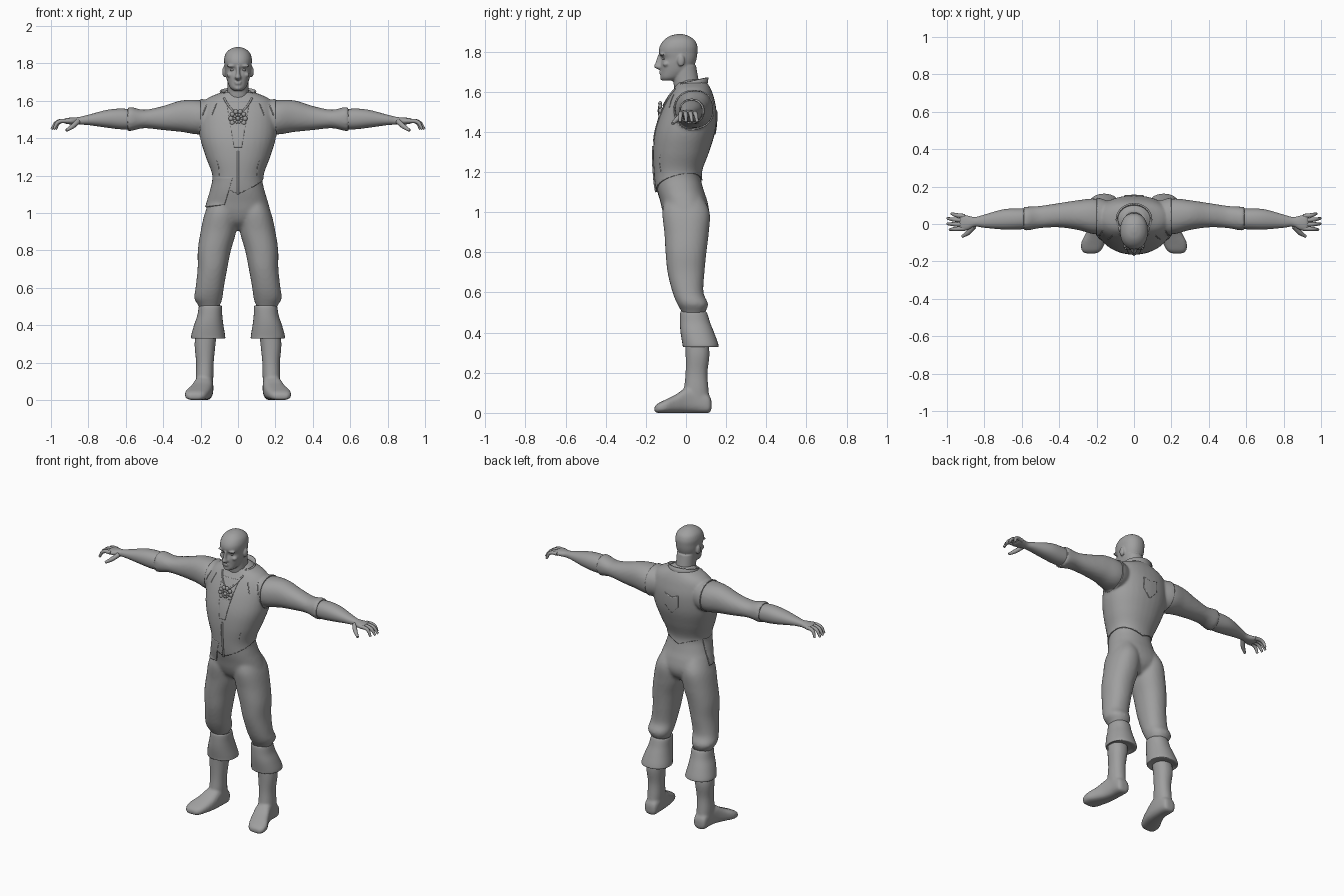
import bpy, bmesh, math
from mathutils import Vector, Matrix
from mathutils.bvhtree import BVHTree

if "Cube" in bpy.data.objects:
    bpy.data.objects.remove(bpy.data.objects["Cube"])

grey = bpy.data.materials.new("plain grey")
grey.diffuse_color = (0.35, 0.35, 0.35, 1)
grey.use_nodes = True
grey.node_tree.nodes["Principled BSDF"].inputs["Base Color"].default_value = grey.diffuse_color


def add_object(name, data):
    ob = bpy.data.objects.new(name, data)
    bpy.context.collection.objects.link(ob)
    data.materials.clear()
    data.materials.append(grey)
    return ob


def finish(name, bm, mirror=False, thick=0):
    bmesh.ops.recalc_face_normals(bm, faces=bm.faces) if not thick else None
    me = bpy.data.meshes.new(name)
    bm.to_mesh(me)
    ob = add_object(name, me)
    if mirror:
        ob.modifiers.new("mirror", "MIRROR").merge_threshold = 0.0005
    if thick:
        s = ob.modifiers.new("thickness", "SOLIDIFY")
        s.thickness, s.offset = thick, 1
    return ob


def loft(bm, axis, keys, power=2.2, segs=32, steps=5, flip=1):
    """Skin of rings; each key is (position, low1, high1, low2, high2)."""
    rows = []
    for i in range(len(keys) - 1):
        p = [Vector(keys[min(max(i + k, 0), len(keys) - 1)]) for k in (-1, 0, 1, 2)]
        for s in range(steps):
            t = s / steps
            rows.append(0.5 * (2 * p[1] + (p[2] - p[0]) * t
                        + (2 * p[0] - 5 * p[1] + 4 * p[2] - p[3]) * t * t
                        + (3 * p[1] - p[0] - 3 * p[2] + p[3]) * t ** 3))
    rows.append(Vector(keys[-1]))
    rings = []
    for t, a0, a1, b0, b1 in rows:
        ring = []
        for k in range(segs):
            ang = math.tau * k / segs
            c, s = math.cos(ang), math.sin(ang)
            u = (a0 + a1) / 2 + (a1 - a0) / 2 * math.copysign(abs(c) ** (2 / power), c)
            v = (b0 + b1) / 2 + (b1 - b0) / 2 * math.copysign(abs(s) ** (2 / power), s)
            x, y, z = {"x": (t, u, v), "y": (u, t, v), "z": (u, v, t)}[axis]
            ring.append(bm.verts.new((x * flip, y, z)))
        rings.append(ring)
    new = [bm.faces.new(rings[0]), bm.faces.new(rings[-1])]
    for r, q in zip(rings, rings[1:]):
        for k in range(segs):
            n = (k + 1) % segs
            new.append(bm.faces.new((r[k], r[n], q[n], q[k])))
    bmesh.ops.recalc_face_normals(bm, faces=new)


def sym(keys):
    return [(z, -h, h, y0, y1) for z, h, y0, y1 in keys]


def blob(bm, co, size):
    bmesh.ops.create_uvsphere(bm, u_segments=20, v_segments=12, radius=1,
                              matrix=Matrix.Translation(co) @ Matrix.Diagonal((*size, 1)))


def fuse(name, bm, voxel, smooth):
    """Weld overlapping volumes into one smooth skin."""
    ob = finish(name, bm)
    r = ob.modifiers.new("weld", "REMESH")
    r.mode, r.voxel_size = "VOXEL", voxel
    m = ob.modifiers.new("soften", "SMOOTH")
    m.factor, m.iterations = 0.5, smooth
    bpy.context.view_layer.update()
    dg = bpy.context.evaluated_depsgraph_get()
    me = bpy.data.meshes.new_from_object(ob.evaluated_get(dg))
    ob.modifiers.clear()
    ob.data = me
    return ob


# Suit: torso, sleeves and trousers
bm = bmesh.new()
loft(bm, "z", sym([(.91, .05, -.04, .06), (.95, .12, -.09, .1), (1.0, .17, -.115, .115),
     (1.06, .16, -.13, .105), (1.12, .142, -.145, .085), (1.2, .13, -.153, .073),
     (1.3, .165, -.157, .108), (1.4, .195, -.147, .138), (1.5, .2, -.115, .145),
     (1.57, .19, -.08, .132), (1.61, .155, -.055, .118), (1.64, .085, -.04, .1),
     (1.66, .06, -.03, .08)]))
arm = [(.1, -.03, .1, 1.45, 1.58), (.2, -.055, .135, 1.42, 1.603), (.3, -.032, .127, 1.433, 1.602),
       (.4, -.018, .112, 1.443, 1.572), (.5, -.022, .097, 1.453, 1.552),
       (.565, -.034, .093, 1.44, 1.566), (.59, -.035, .092, 1.437, 1.566)]
leg = [(1.08, .02, .14, -.1, .08), (1.0, .005, .177, -.118, .118), (.9, .01, .2, -.108, .114),
       (.8, .038, .215, -.102, .102), (.7, .058, .216, -.092, .092), (.6, .076, .227, -.067, .087),
       (.545, .083, .234, -.045, .11), (.51, .095, .215, -.025, .1), (.48, .11, .2, -.01, .08)]
for f in (1, -1):
    loft(bm, "x", arm, flip=f)
    loft(bm, "z", leg, flip=f)
suit = fuse("suit", bm, 0.01, 4)
src = bmesh.new()
src.from_mesh(suit.data)
tree = BVHTree.FromBMesh(src)


def drape(x, z, side=-1, lift=0.008):
    hit = tree.ray_cast(Vector((x, side * 2, z)), Vector((0, -side, 0)))[0]
    return Vector((x, (hit.y if hit else 0) + side * lift, z))


def patch(name, planes, thick, mirror=True):
    """Cut a cloth panel out of the suit skin; normals point to the discarded side."""
    b = src.copy()
    for co, no in planes + ([((0, 0, 0), (-1, 0, 0))] if mirror else []):
        bmesh.ops.bisect_plane(b, geom=b.verts[:] + b.edges[:] + b.faces[:], dist=1e-5,
                               plane_co=co, plane_no=Vector(no).normalized(), clear_outer=True)
    return finish(name, b, mirror, thick)


def tube(name, pts, radius, taper=None):
    cu = bpy.data.curves.new(name, "CURVE")
    cu.dimensions, cu.bevel_depth, cu.bevel_resolution = "3D", radius, 3
    cu.use_fill_caps, cu.resolution_u = True, 6
    sp = cu.splines.new("BEZIER")
    sp.bezier_points.add(len(pts) - 1)
    for i, (bp, p) in enumerate(zip(sp.bezier_points, pts)):
        bp.co = p
        bp.handle_left_type = bp.handle_right_type = "AUTO"
        bp.radius = taper[i] if taper else 1
    return add_object(name, cu)


FRONT, BACK = ((0, 0, 0), (0, 1, 0)), ((0, 0, 0), (0, -1, 0))
# Jacket with pointed hem, chest panel, back shield and hip flap
patch("jacket", [((.2, 0, 1.5), (1, 0, 0)), ((0, -.15, 1.1), (.45, .25, -1)),
                 ((0, 0, 1.64), (0, 0, 1))], 0.007)
patch("chest_panel", [FRONT, ((.02, 0, 1.35), (1, 0, -.17)), ((0, 0, 1.35), (0, 0, -1)),
                      ((0, 0, 1.585), (0, 0, 1))], 0.011)
patch("back_shield", [BACK, ((.048, 0, 0), (1, 0, 0)), ((0, 0, 1.495), (-.3, 0, 1)),
                      ((0, 0, 1.385), (1.1, 0, -1))], 0.012)
patch("hip_flap", [FRONT, ((-.17, 0, 0), (-1, 0, 0)), ((-.06, 0, 1.08), (1, 0, -.3)),
                   ((-.1, 0, 1.04), (.15, 0, -1)), ((0, 0, 1.19), (0, 0, 1))], 0.008, False)

# Seams, zip and necklace cord
tube("zip", [drape(0, z) for z in (1.33, 1.27, 1.2, 1.14, 1.1)], 0.006)
for side, f in (("left", 1), ("right", -1)):
    tube(side + "_cord", [drape(f * x, z, -1, .012) for x, z in
                          ((.075, 1.615), (.055, 1.58), (.03, 1.55), (.008, 1.53))], 0.005)
    for n, x in enumerate((.115, .165)):
        tube(f"{side}_pleat_{n}", [drape(f * (x + d), 1.585 - 2.5 * d) for d in (0, .01, .025)], 0.003)
    tube(side + "_side_seam", [drape(f * x, z) for x, z in
                               ((.16, 1.4), (.15, 1.33), (.11, 1.27), (.1, 1.2))], 0.002)

# Pendant: rim, spokes and hub
c = drape(0, 1.505, -1, .016)
bm = bmesh.new()
for k in range(10):
    a = math.tau * k / 10
    blob(bm, c + Vector((.038 * math.cos(a), 0, .038 * math.sin(a))), (.013, .01, .013))
    blob(bm, c + Vector((.02 * math.cos(a), -.003, .02 * math.sin(a))), (.008, .008, .008))
blob(bm, c, (.012, .014, .012))
finish("pendant", bm)

# Standing collar, open at the front
bm = bmesh.new()
rows = []
for i in range(29):
    a = math.radians(-130 + 260 * i / 28)
    k = (1 + math.cos(a)) / 2
    rows.append([bm.verts.new((r * math.sin(a), .025 + .88 * r * math.cos(a), z))
                 for r, z in ((.08, 1.595), (.084, 1.62 + .015 * k), (.09, 1.635 + .037 * k))])
for p, q in zip(rows, rows[1:]):
    for j in (0, 1):
        bm.faces.new((p[j], p[j + 1], q[j + 1], q[j]))
finish("collar", bm, thick=0.008)

# Bald head with neck, nose, brow, mouth, cheeks and ears
bm = bmesh.new()
loft(bm, "z", sym([(1.655, .025, -.118, -.05), (1.67, .042, -.126, -.02), (1.7, .056, -.126, .02),
     (1.735, .065, -.127, .043), (1.765, .07, -.122, .053), (1.795, .073, -.135, .057),
     (1.825, .074, -.131, .057), (1.855, .064, -.112, .045), (1.877, .04, -.082, .015),
     (1.887, .012, -.045, -.015)]))
loft(bm, "z", sym([(1.57, .065, -.05, .08), (1.64, .057, -.062, .066), (1.73, .057, -.07, .05)]))
loft(bm, "z", sym([(1.712, .013, -.14, -.1), (1.724, .018, -.159, -.1),
                   (1.745, .011, -.152, -.1), (1.785, .009, -.139, -.1)]), segs=16)
blob(bm, (0, -.125, 1.699), (.021, .01, .004))
blob(bm, (0, -.124, 1.69), (.018, .01, .004))
blob(bm, (0, -.115, 1.668), (.02, .014, .012))
for f in (1, -1):
    blob(bm, (f * .032, -.118, 1.786), (.028, .014, .008))
    blob(bm, (f * .043, -.098, 1.738), (.018, .018, .014))
    blob(bm, (f * .073, -.025, 1.755), (.011, .018, .03))
fuse("head", bm, 0.005, 2)
bm = bmesh.new()
blob(bm, (.029, -.108, 1.765), (.014, .011, .007))
finish("eyes", bm, True)

# Forearms and palms
bm = bmesh.new()
loft(bm, "x", [(.55, -.024, .082, 1.45, 1.55), (.62, -.029, .083, 1.447, 1.558),
               (.7, -.029, .078, 1.456, 1.551), (.8, -.02, .05, 1.47, 1.525),
               (.85, -.014, .037, 1.472, 1.513), (.89, -.032, .045, 1.473, 1.51),
               (.92, -.034, .05, 1.477, 1.507), (.932, -.025, .042, 1.483, 1.5)])
finish("forearms", bm, True)

# Fingers and thumbs
for side, f in (("left", 1), ("right", -1)):
    for n, (y0, x1, y1) in enumerate(((.041, .975, .056), (.019, .997, .03),
                                      (-.003, .997, .001), (-.024, .985, -.03))):
        xm, ym = (.915 + x1) / 2 + .01, (y0 + y1) / 2
        tube(f"{side}_finger_{n}", [(f * .905, y0, 1.492), (f * xm, ym, 1.486), (f * x1, y1, 1.448)],
             0.0115, (1.1, .95, .6))
    tube(side + "_thumb", [(f * .855, -.012, 1.49), (f * .885, -.045, 1.463), (f * .918, -.067, 1.441)],
         0.013, (1.1, 1, .6))

# Boots: shaft and foot welded, with flared cuffs
bm = bmesh.new()
loft(bm, "z", [(.06, .135, .225, -.015, .118), (.12, .132, .226, -.01, .112), (.2, .13, .224, -.002, .107),
               (.3, .12, .232, -.002, .117), (.4, .11, .22, -.005, .1), (.48, .11, .2, -.01, .09)])
loft(bm, "y", [(.127, .155, .2, .02, .06), (.112, .138, .22, 0, .09), (.05, .132, .226, 0, .13),
               (0, .133, .237, 0, .125), (-.05, .14, .258, 0, .092), (-.1, .155, .282, 0, .067),
               (-.14, .175, .28, 0, .047), (-.157, .2, .262, .006, .03)], power=2.8)
boots = fuse("boots", bm, 0.008, 2)
boots.modifiers.new("mirror", "MIRROR").use_mirror_merge = False
bm = bmesh.new()
loft(bm, "z", [(.497, .1, .195, -.015, .09), (.502, .087, .208, -.028, .103), (.45, .084, .218, -.03, .12),
               (.4, .078, .235, -.027, .14), (.345, .069, .25, -.018, .16), (.328, .071, .248, -.014, .158),
               (.335, .1, .235, .0, .125)])
finish("boot_cuffs", bm, True)

# Smooth shading with crisp panel edges
bpy.ops.object.select_all(action="DESELECT")
for ob in bpy.data.objects:
    if ob.type == "MESH":
        ob.select_set(True)
        bpy.context.view_layer.objects.active = ob
bpy.ops.object.shade_smooth_by_angle(angle=math.radians(45))
